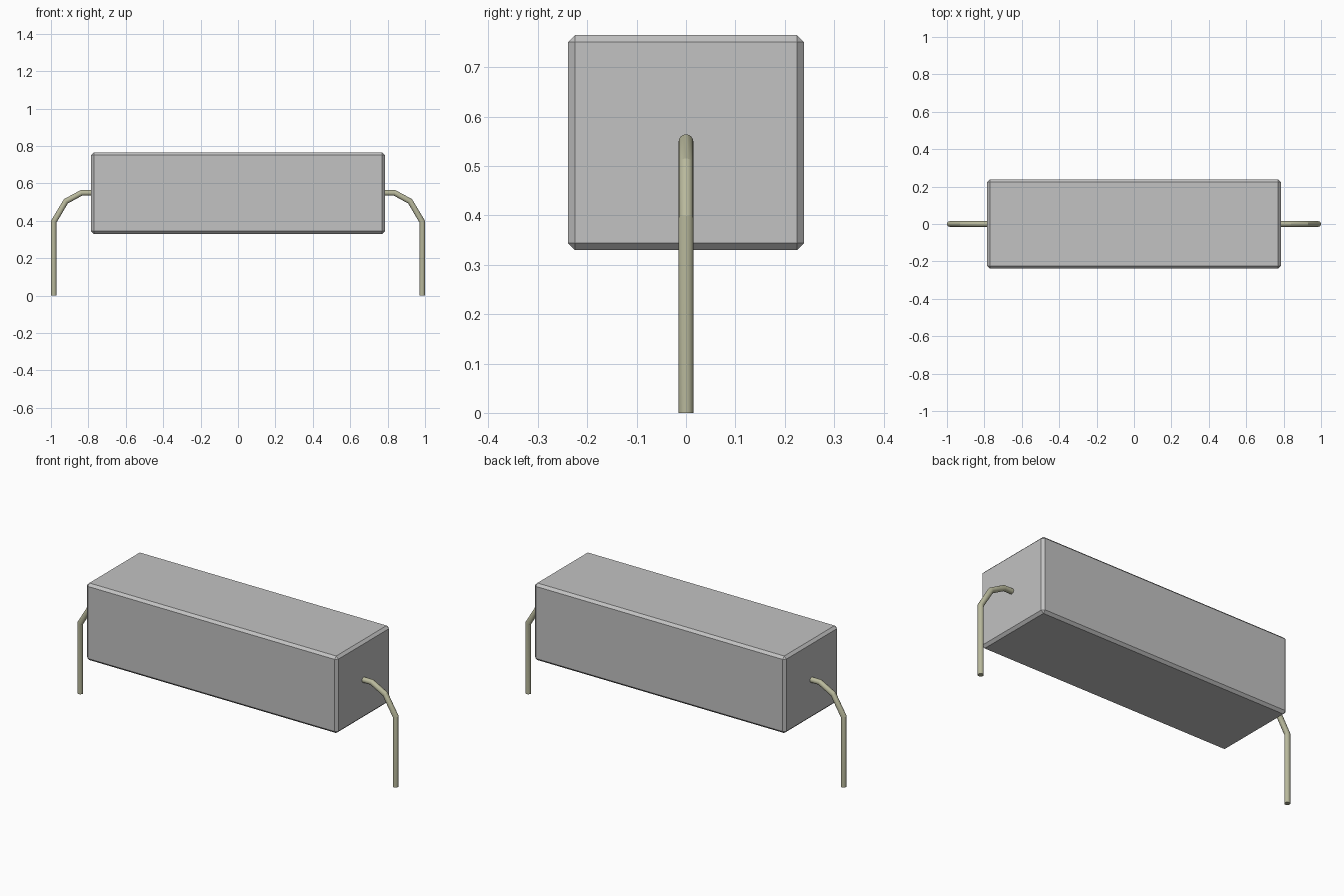
import bpy, bmesh, math
from mathutils import Vector

cube = bpy.data.objects.get("Cube")
if cube:
    bpy.data.objects.remove(cube, do_unlink=True)


def material(name, rgb):
    mat = bpy.data.materials.new(name)
    mat.use_nodes = True
    mat.diffuse_color = (*rgb, 1)
    mat.node_tree.nodes["Principled BSDF"].inputs["Base Color"].default_value = (*rgb, 1)
    return mat


def add_object(name, bm, mat):
    bmesh.ops.recalc_face_normals(bm, faces=bm.faces)
    mesh = bpy.data.meshes.new(name)
    bm.to_mesh(mesh)
    bm.free()
    mesh.materials.append(mat)
    obj = bpy.data.objects.new(name, mesh)
    bpy.context.collection.objects.link(obj)
    return obj


grey = material("body grey", (0.54, 0.54, 0.54))
tin = material("tinned wire", (0.48, 0.48, 0.33))

# Chamfered block body
bm = bmesh.new()
bmesh.ops.create_cube(bm, size=1)
for v in bm.verts:
    v.co = (v.co.x * 1.57, v.co.y * 0.478, v.co.z * 0.435 + 0.5475)
bmesh.ops.bevel(bm, geom=bm.edges[:], offset=0.014, segments=1, affect='EDGES')
add_object("body", bm, grey)

# Bent wire leads: round sections joined with mitred bends
RADIUS, SIDES = 0.015, 16
PATH = [(0.76, 0.549), (0.837, 0.549), (0.92, 0.504), (0.985, 0.395), (0.985, 0.0)]


def lead(name, side):
    pts = [Vector((x * side, 0, z)) for x, z in PATH]
    dirs = [(b - a).normalized() for a, b in zip(pts, pts[1:])]
    bm = bmesh.new()
    rings = []
    for i, p in enumerate(pts):
        before, after = dirs[max(i - 1, 0)], dirs[min(i, len(dirs) - 1)]
        tangent = (before + after).normalized()
        across = Vector((-tangent.z, 0, tangent.x)) / tangent.dot(after)
        ring = []
        for k in range(SIDES):
            a = math.tau * k / SIDES
            ring.append(bm.verts.new(p + RADIUS * (across * math.cos(a) + Vector((0, math.sin(a), 0)))))
        rings.append(ring)
    for r, s in zip(rings, rings[1:]):
        for k in range(SIDES):
            n = (k + 1) % SIDES
            bm.faces.new((r[k], r[n], s[n], s[k]))
    bm.faces.new(rings[0])
    bm.faces.new(rings[-1])
    obj = add_object(name, bm, tin)
    bpy.ops.object.select_all(action='DESELECT')
    obj.select_set(True)
    bpy.context.view_layer.objects.active = obj
    bpy.ops.object.shade_smooth_by_angle(angle=math.radians(25))


lead("left_lead", 1)
lead("right_lead", -1)
